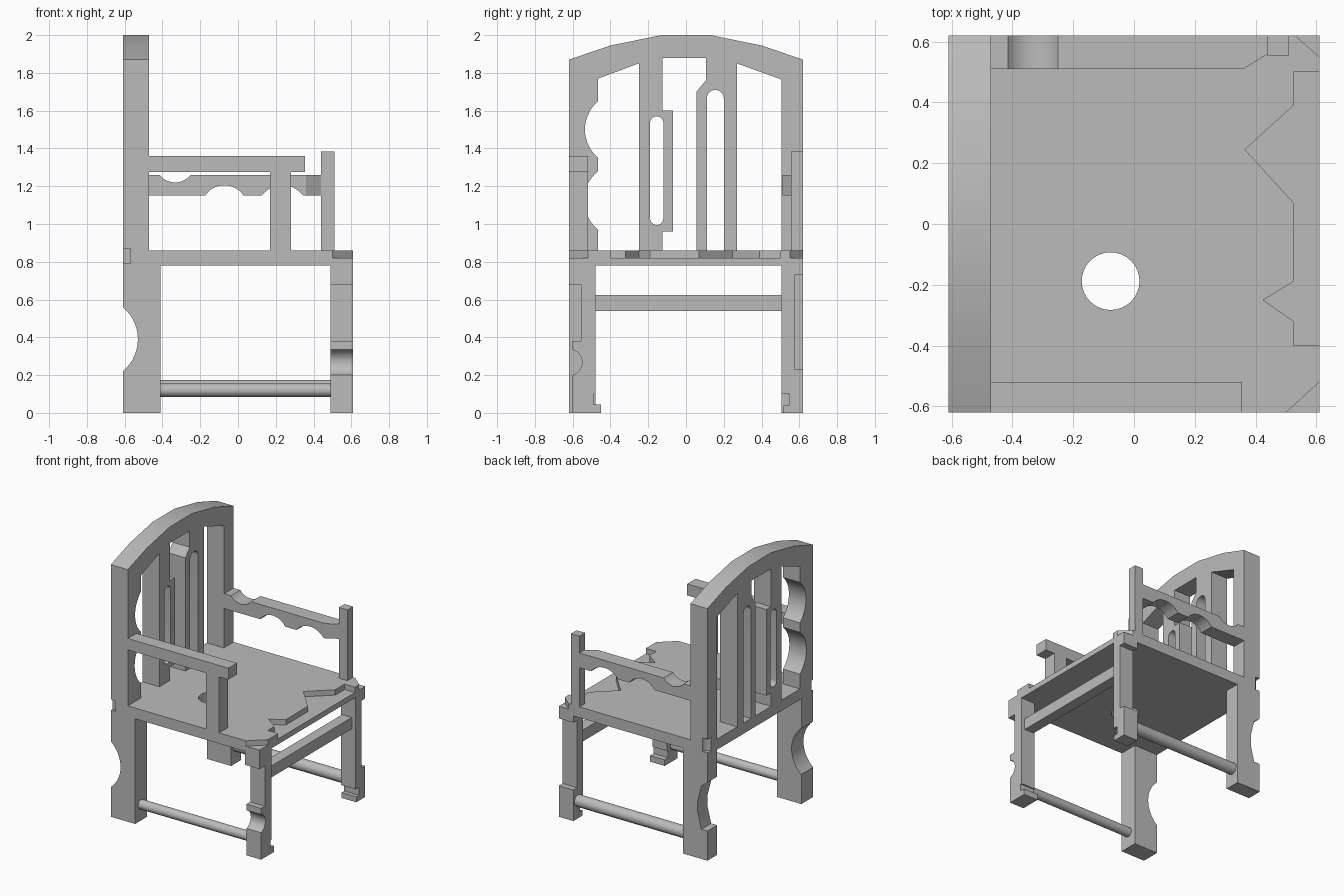
import bpy, bmesh, math
from mathutils import Vector

cube = bpy.data.objects.get("Cube")
if cube:
    bpy.data.objects.remove(cube, do_unlink=True)

GREY = (0.5, 0.5, 0.5, 1)
grey = bpy.data.materials.new("plain_grey")
grey.use_nodes = True
grey.diffuse_color = GREY
shader = next(n for n in grey.node_tree.nodes if n.type == 'BSDF_PRINCIPLED')
shader.inputs["Base Color"].default_value = GREY
shader.inputs["Roughness"].default_value = 0.8


def bow(a, b, h, n=14):
    """Arc from a to b, bulging h to the left of the direction a-b."""
    a, b = Vector(a), Vector(b)
    mid, half = (a + b) / 2, (b - a).length / 2
    along = (b - a).normalized()
    left = Vector((-along.y, along.x)) * math.copysign(1, h)
    h = abs(h)
    r = (half * half + h * h) / (2 * h)
    top = math.asin(min(1, half / r))
    angles = [top * (2 * i / n - 1) for i in range(n + 1)]
    return [tuple(mid + along * r * math.sin(t) + left * (r * math.cos(t) - r + h))
            for t in angles]


def prism(name, axis, outline, lo, hi):
    """Extrude a 2D outline along an axis from lo to hi."""
    place = {'x': lambda p, q, d: (d, p, q),
             'y': lambda p, q, d: (p, d, q),
             'z': lambda p, q, d: (p, q, d)}[axis]
    bm = bmesh.new()
    face = bm.faces.new([bm.verts.new(place(p, q, lo)) for p, q in outline])
    new = bmesh.ops.extrude_face_region(bm, geom=[face])["geom"]
    step = Vector(place(0, 0, hi - lo))
    bmesh.ops.translate(bm, vec=step, verts=[g for g in new if isinstance(g, bmesh.types.BMVert)])
    bmesh.ops.recalc_face_normals(bm, faces=bm.faces)
    mesh = bpy.data.meshes.new(name)
    bm.to_mesh(mesh)
    bm.free()
    mesh.materials.append(grey)
    mesh.shade_smooth()
    mesh.set_sharp_from_angle(angle=math.radians(30))
    obj = bpy.data.objects.new(name, mesh)
    bpy.context.collection.objects.link(obj)
    return obj


def rect(a, b, c, d):
    return [(a, c), (b, c), (b, d), (a, d)]


def box(name, x, y, z):
    return prism(name, 'z', rect(*x, *y), *z)


def circle(x, y, r, n=32):
    return [(x + r * math.cos(math.tau * i / n), y + r * math.sin(math.tau * i / n))
            for i in range(n)]


def carve(obj, cutters):
    """Subtract the cutters and bake the result."""
    for c in cutters:
        c.hide_render = True
        mod = obj.modifiers.new("cut", 'BOOLEAN')
        mod.operation, mod.solver, mod.object = 'DIFFERENCE', 'EXACT', c
    bpy.context.view_layer.update()
    graph = bpy.context.evaluated_depsgraph_get()
    mesh = bpy.data.meshes.new_from_object(obj.evaluated_get(graph))
    obj.modifiers.clear()
    obj.data = mesh
    mesh.shade_smooth()
    mesh.set_sharp_from_angle(angle=math.radians(30))
    for c in cutters:
        bpy.data.objects.remove(c, do_unlink=True)


def corner_notches():
    """Small chips at the rear seat corners."""
    return [box("chip_cutter", (-0.65, -0.57), (-0.65, -0.6), (0.79, 0.87)),
            prism("chip_cutter", 'z', circle(-0.62, 0.63, 0.05), 0.8, 0.9)]


# Arched back with slats, slots and scooped post
arch = [(0.62, 1.87), (0.4, 1.945), (0.13, 2.0)]
back = prism("back_frame", 'x', [(-0.62, 0.86), (0.62, 0.86)] + arch
             + [(-y, z) for y, z in reversed(arch)], -0.61, -0.47)
openings = [
    [(-0.465, 0.8), (-0.25, 0.8), (-0.25, 1.85), (-0.465, 1.77)]
    + bow((-0.465, 1.65), (-0.465, 1.35), -0.07)
    + bow((-0.465, 1.28), (-0.465, 0.97), -0.075),
    [(-0.125, 0.8), (-0.125, 0.96), (-0.07, 0.96), (-0.07, 1.6), (-0.125, 1.6),
     (-0.125, 1.88), (0.105, 1.88), (0.105, 1.76), (0.055, 1.7), (0.055, 0.8)],
    [(0.27, 0.8), (0.505, 0.8), (0.505, 1.765), (0.27, 1.85)],
    bow((-0.12, 1.535), (-0.19, 1.535), -0.035) + bow((-0.19, 1.03), (-0.12, 1.03), -0.035),
    [(0.11, 0.8), (0.2, 0.8)] + bow((0.2, 1.665), (0.11, 1.665), -0.045),
]
carve(back, [prism("opening_cutter", 'x', o, -0.7, -0.4) for o in openings] + corner_notches())

# Seat: whole lower board, broken upper board, round hole through both
lower = box("seat_lower", (-0.61, 0.61), (-0.62, 0.62), (0.78, 0.82))
upper = prism("seat_upper", 'z', [
    (-0.61, -0.62), (0.5, -0.62), (0.61, -0.52), (0.61, -0.4), (0.525, -0.4),
    (0.525, -0.32), (0.425, -0.25), (0.525, -0.19), (0.525, 0.07), (0.365, 0.245),
    (0.525, 0.39), (0.525, 0.5), (0.61, 0.5), (0.61, 0.55), (0.53, 0.62),
    (-0.61, 0.62)], 0.82, 0.86)
for board in (lower, upper):
    hole = prism("hole_cutter", 'z', circle(-0.077, -0.188, 0.095), 0.7, 0.9)
    carve(board, [hole] + corner_notches())

# Worn front legs
prism("front_leg_right", 'x', [
    (-0.48, 0.78), (-0.48, 0.1), (-0.49, 0.1), (-0.49, 0.045), (-0.45, 0.045),
    (-0.45, 0), (-0.6, 0)] + bow((-0.6, 0.2), (-0.6, 0.335), -0.05) + [
    (-0.6, 0.38), (-0.555, 0.38), (-0.555, 0.68), (-0.62, 0.68), (-0.62, 0.78)], 0.49, 0.61)
prism("front_leg_left", 'x', [
    (0.505, 0.78), (0.505, 0.1), (0.545, 0.1), (0.545, 0.04), (0.515, 0.04), (0.515, 0),
    (0.62, 0), (0.62, 0.23), (0.575, 0.23), (0.575, 0.73), (0.62, 0.73), (0.62, 0.78)],
    0.49, 0.61)

# Back legs: one with a round scoop, one with an angular bite
leg = [(-0.61, 0), (-0.41, 0), (-0.41, 0.78), (-0.61, 0.78)]
prism("back_leg_right", 'y', leg + bow((-0.61, 0.56), (-0.61, 0.22), 0.08), -0.62, -0.48)
prism("back_leg_left", 'y', leg + [(-0.61, 0.58), (-0.56, 0.54), (-0.53, 0.42),
      (-0.53, 0.34), (-0.56, 0.22), (-0.61, 0.22)], 0.505, 0.62)

# Stretchers
box("front_stretcher", (0.5, 0.58), (-0.48, 0.51), (0.54, 0.625))
prism("right_stretcher", 'x', circle(-0.55, 0.12, 0.035, 16), -0.42, 0.5)
prism("left_stretcher", 'x', circle(0.565, 0.132, 0.043, 16), -0.42, 0.5)

# Plain right arm, broken off past its support
box("right_arm", (-0.47, 0.355), (-0.62, -0.52), (1.275, 1.36))
box("right_arm_support", (0.17, 0.28), (-0.62, -0.52), (0.86, 1.275))

# Scalloped left arm with a worn front end
arm = prism("left_arm", 'y', [(-0.47, 1.15), (-0.47, 1.26)]
            + bow((-0.415, 1.26), (-0.25, 1.26), -0.04) + [(0.44, 1.26), (0.44, 1.15)]
            + bow((0.345, 1.15), (0.125, 1.15), -0.055)
            + bow((0.03, 1.15), (-0.175, 1.15), -0.055), 0.51, 0.62)
carve(arm, [prism("taper_cutter", 'z', [(0.36, 0.51), (0.44, 0.56), (0.5, 0.56),
                                        (0.5, 0.45), (0.36, 0.45)], 1.0, 1.4)])
box("left_arm_support", (0.44, 0.51), (0.555, 0.62), (0.86, 1.385))
